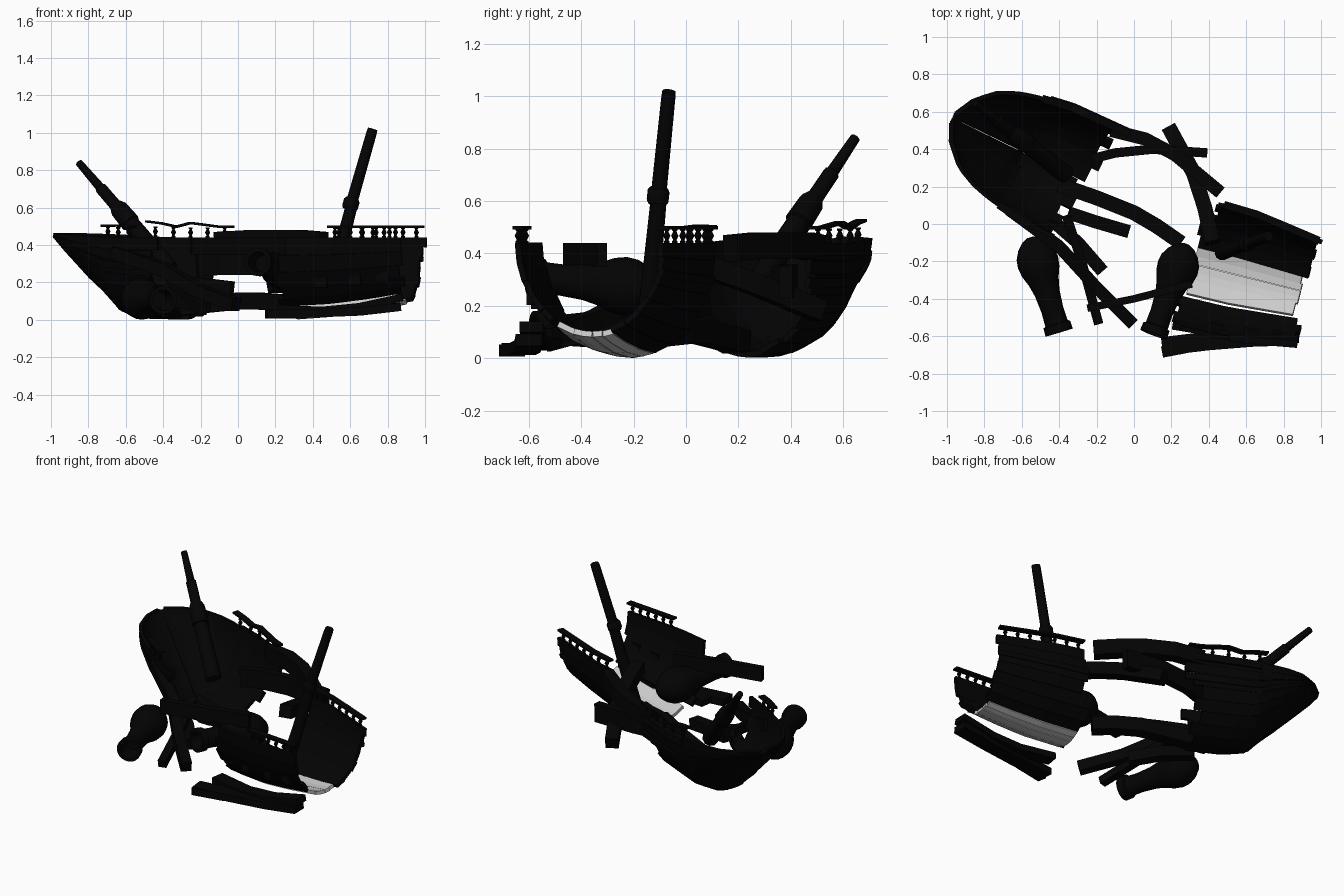
import bpy, bmesh, math, random
from mathutils import Vector as V

if "Cube" in bpy.data.objects:
    bpy.data.objects.remove(bpy.data.objects["Cube"])

random.seed(4)

def material(name, c):
    m = bpy.data.materials.new(name)
    m.diffuse_color = (c, c, c, 1)
    m.use_nodes = True
    m.node_tree.nodes["Principled BSDF"].inputs["Base Color"].default_value = m.diffuse_color
    return m

DARK = material("dark_wood", 0.001)

def finish(bm, name, mat=DARK, smooth=False, thick=0):
    bmesh.ops.recalc_face_normals(bm, faces=bm.faces)
    me = bpy.data.meshes.new(name)
    bm.to_mesh(me)
    bm.free()
    ob = bpy.data.objects.new(name, me)
    bpy.context.collection.objects.link(ob)
    if mat:
        me.materials.append(mat)
    for p in me.polygons:
        p.use_smooth = False
    if thick:
        s = ob.modifiers.new("thickness", 'SOLIDIFY')
        s.thickness, s.offset = thick, 0
    if smooth:
        bpy.ops.object.select_all(action='DESELECT')
        ob.select_set(True)
        bpy.context.view_layer.objects.active = ob
        bpy.ops.object.shade_smooth_by_angle(angle=math.radians(40))
    return ob

# timber: rectangular section swept along points
def beam(name, pts, w, h):
    pts = [V(p) for p in pts]
    bm = bmesh.new()
    prev = None
    for i, p in enumerate(pts):
        d = (pts[min(i + 1, len(pts) - 1)] - pts[max(i - 1, 0)]).normalized()
        side = d.cross(V((0, 0, 1))).normalized()
        up = side.cross(d)
        ring = [bm.verts.new(p + side * a * w / 2 + up * b * h / 2)
                for a, b in ((-1, -1), (1, -1), (1, 1), (-1, 1))]
        if prev:
            for k in range(4):
                bm.faces.new((prev[k], prev[(k + 1) % 4], ring[(k + 1) % 4], ring[k]))
        else:
            bm.faces.new(ring)
        prev = ring
    bm.faces.new(prev)
    return finish(bm, name)

# turned part: (distance, radius) profile around axis a -> b
def turned(name, a, b, prof, n=12, smooth=True):
    a, b = V(a), V(b)
    q = (b - a).to_track_quat('Z', 'Y')
    bm = bmesh.new()
    prev = None
    for t, r in prof:
        c = a + (b - a) * t
        ring = [bm.verts.new(c + q @ V((r * math.cos(k * math.tau / n), r * math.sin(k * math.tau / n), 0)))
                for k in range(n)]
        if prev:
            for k in range(n):
                bm.faces.new((prev[k], prev[(k + 1) % n], ring[(k + 1) % n], ring[k]))
        else:
            bm.faces.new(ring)
        prev = ring
    bm.faces.new(prev)
    return finish(bm, name, smooth=smooth)

def lerp(table, s):
    for (a, *x), (b, *y) in zip(table, table[1:]):
        if s <= b:
            f = (s - a) / (b - a)
            return [p + (q - p) * f for p, q in zip(x, y)]
    return table[-1][1:]

class Hull:
    def __init__(self, origin, angle, table):
        self.o, self.t = V(origin), table
        a = math.radians(angle)
        self.u, self.v = V((math.cos(a), math.sin(a), 0)), V((-math.sin(a), math.cos(a), 0))

    # t: 0 at keel, 1 at rail; side: +1 back, -1 front
    def at(self, s, t, side, out=0):
        w, zk, zt = lerp(self.t, s)
        th = t * math.pi / 2
        return (self.o + self.u * s + self.v * side * (w + out) * math.sin(th)
                + V((0, 0, zt - (zt - zk) * math.cos(th))))

    def strake(self, name, s0, s1, t0, t1, side, out=0, mat=DARK, thick=0.022, ns=10):
        bm = bmesh.new()
        nt = max(1, round((t1 - t0) / 0.1))
        g = [[bm.verts.new(self.at(s0 + (s1 - s0) * i / ns, t0 + (t1 - t0) * j / nt, side, out))
              for j in range(nt + 1)] for i in range(ns + 1)]
        for i in range(ns):
            for j in range(nt):
                bm.faces.new((g[i][j], g[i + 1][j], g[i + 1][j + 1], g[i][j + 1]))
        return finish(bm, name, mat, thick=thick)

    # balusters with a rail on top
    def railing(self, name, s0, s1, side, lifts, n):
        prof = [(0, .011), (.12, .011), (.2, .006), (.5, .014), (.8, .006), (.88, .011), (1, .011)]
        for i in range(n):
            p = self.at(s0 + (s1 - s0) * (i + .5) / n, 1, side)
            turned(name + "_baluster", p, p + V((0, 0, .055)), prof, 8)
        k = len(lifts) - 1
        beam(name + "_rail", [self.at(s0 + (s1 - s0) * i / k, 1, side) + V((0, 0, .058 + z))
                              for i, z in enumerate(lifts)], .04, .012)

# station tables: distance, half width, keel height, rail height
bow = Hull((-.965, .565, 0), -26, [(0, .02, .45, .465), (.02, .09, .43, .465), (.14, .22, .32, .46),
           (.26, .275, .2, .455), (.36, .30, .11, .45), (.42, .31, .04, .445), (.55, .33, .015, .44), (.95, .34, .012, .44)])
stern = Hull((.3, -.21, 0), -14, [(-.15, .35, .012, .44), (0, .35, .012, .44), (.25, .345, .03, .44),
             (.45, .315, .06, .44), (.7, .275, .11, .44)])

# bow half, planks ending raggedly at the break
ends = {1: [.78, .82, .77, .82, .78, .84, .9, .9], -1: [.74, .78, .72, .76, .7, .74, .72, .76]}
cuts = [0.004, .17, .32, .46, .58, .7, .82, .9, 1]
for side in (1, -1):
    for e, a, b in zip(ends[side], cuts, cuts[1:]):
        bow.strake("bow_hull_plank", 0, e, a, b, side, ns=18)
    bow.strake("bow_wale", .0, ends[side][6], .74, .8, side, .012, ns=18)
bow.strake("bow_rubbing_strip", .42, .88, .93, 1, 1, .016)

# stern half: pale bottom planks, dark sides
for e, a, b in zip([.02, .0, .04, .08, .06, .09, .1], [.175, .31, .45, .58, .7, .8, .9], [.31, .45, .58, .7, .8, .9, 1]):
    stern.strake("stern_back_plank", e, .645 + random.uniform(-.02, .015), a, b, 1)
stern.strake("stern_back_wale", .07, .64, .76, .81, 1, .01)
for side, cut in ((1, [.004, .085, .17]), (-1, [.004, .16, .31])):
    for s1, a, b in zip((.61, .6), cut, cut[1:]):
        stern.strake("stern_pale_plank", .02, s1, a, b, side, mat=None)
for s0, s1, a, b in ((-.03, .63, .36, .46), (.0, .66, .46, .58), (-.02, .64, .58, .72), (0, .66, .72, .86), (.04, .66, .86, 1)):
    stern.strake("stern_front_plank", s0, s1, a, b, -1)
for s in (.22, .4, .55):
    p = stern.at(s, .62, -1, .006)
    beam("gunport_frame", [p - stern.u * .035, p + stern.u * .035], .025, .07)

# rails
stern.railing("stern_back", .1, .64, 1, [0, 0, 0, 0], 7)
stern.railing("stern_front", .3, .66, -1, [0, 0, 0], 6)
bow.railing("bow_back", .38, .88, 1, [.02, .015, .0, .02, .01, 0, 0], 5)
bow.railing("bow_front", .42, .62, -1, [0, .005, 0], 3)

# timbers that still bridge or litter the break
beam("keel_timber", [(-.4, .21, .06), (-.2, .14, .08), (0, .06, .1), (.12, -.01, .1), (.25, -.1, .09)], .08, .09)
beam("upper_side_timber", [(-.12, .5, .42), (.06, .455, .43), (.22, .37, .43), (.34, .27, .43), (.46, .17, .42)], .07, .1)
beam("side_timber", [(-.22, .35, .29), (-.1, .38, .3), (.1, .4, .3), (.39, .38, .29)], .05, .12)
beam("short_timber", [(-.35, .06, .2), (-.2, .01, .19), (-.03, -.04, .17)], .07, .07)
beam("leaning_beam", [(.19, .51, .18), (.32, .27, .28), (.38, .08, .35), (.42, -.1, .4)], .08, .08)
beam("fallen_spar", [(-.66, .07, .36), (-.4, -.12, .27), (-.2, -.34, .15), (-.01, -.53, .08)], .065, .07)
beam("fallen_plank", [(-.36, .04, .22), (-.28, -.2, .14), (-.19, -.53, .05)], .05, .05)
beam("loose_cross_plank", [(-.25, -.45, .395), (0, -.4, .395), (.31, -.32, .395)], .04, .09)
beam("broken_beam", [(-.45, .03, .1), (-.3, -.1, .1), (-.17, -.25, .08)], .07, .07)
beam("ground_plank", [(.15, -.655, .035), (.4, -.625, .035), (.65, -.605, .045), (.87, -.6, .07)], .1, .045)
beam("ground_plank_end", [(.15, -.685, .03), (.36, -.645, .03)], .06, .045)
beam("curved_loose_plank", [(.21, -.52, .06), (.45, -.56, .05), (.65, -.58, .07), (.88, -.59, .12)], .09, .04)

# masts
turned("bow_mast_lower", (-.365, .265, .27), (-.66, .495, .62), [(0, .05), (.7, .045), (.71, .054), (.92, .05), (1, .03)], 10)
turned("bow_mast_upper", (-.64, .48, .595), (-.85, .645, .84), [(0, .033), (.45, .032), (.47, .025), (1, .02)], 10)
turned("stern_mast_lower", (.47, -.155, .08), (.605, -.105, .6), [(0, .04), (1, .032)], 10)
turned("stern_mast_collar", (.595, -.11, .59), (.612, -.103, .65), [(0, .036), (.2, .043), (.8, .043), (1, .034)], 10)
turned("stern_mast_upper", (.6, -.107, .6), (.72, -.065, 1.02), [(0, .031), (.95, .028), (1, .026)], 10)

# bulbous pots with flared mouths
pot = [(-.06, .02), (-.03, .05), (.04, .083), (.13, .106), (.22, .112), (.32, .104), (.43, .083), (.56, .068),
       (.75, .06), (.9, .062), (.91, .074), (1, .076), (1, .055), (.8, .045)]
turned("ground_pot", (-.545, -.1, .115), (-.4, -.58, .105), pot, 20)
turned("upper_pot", (.27, -.135, .265), (.105, -.59, .31), pot, 20)
